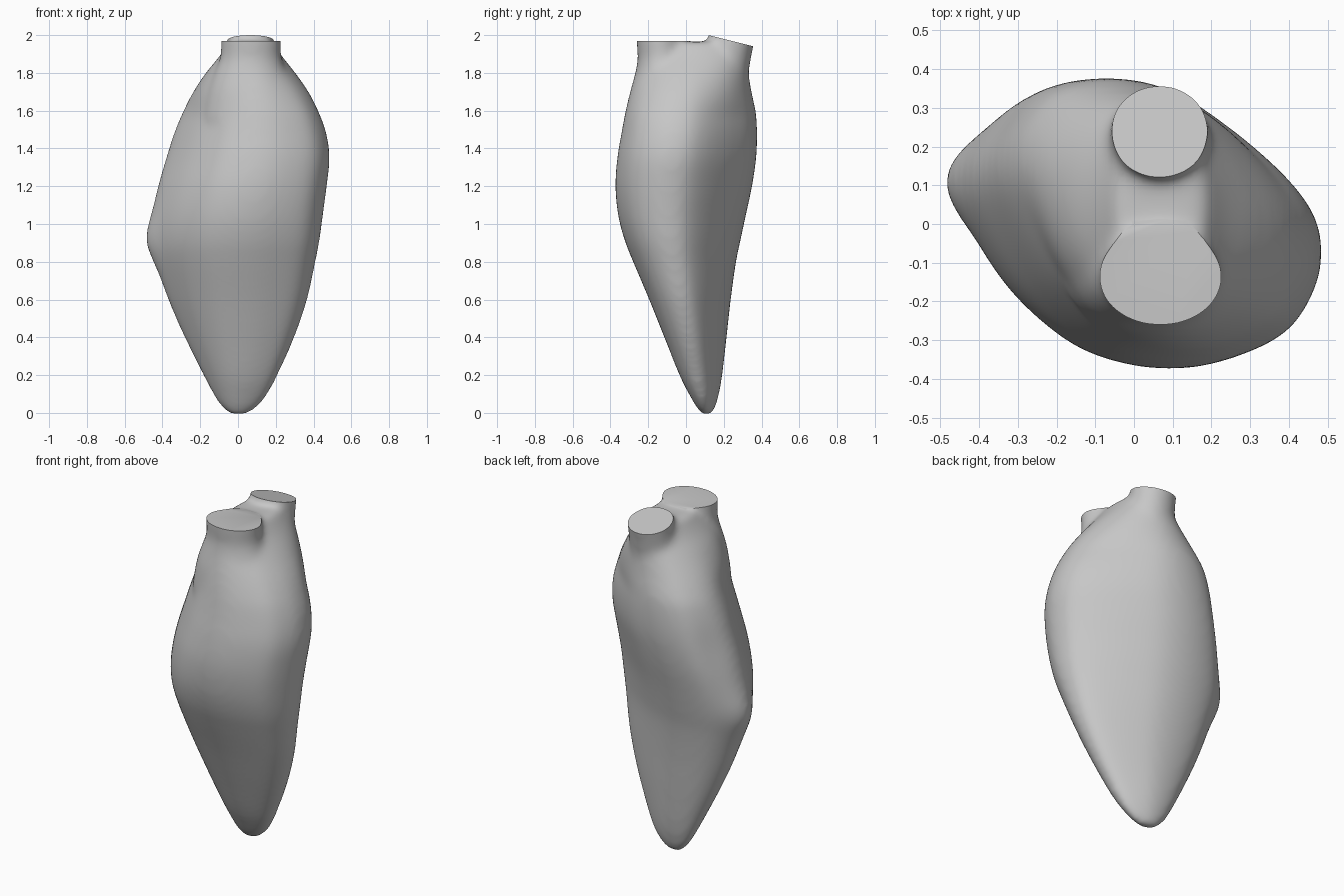
import bpy, bmesh, math
from mathutils import Vector

cube = bpy.data.objects.get("Cube")
if cube:
    bpy.data.objects.remove(cube, do_unlink=True)

mat = bpy.data.materials.new("plain_grey")
mat.use_nodes = True
GREY = (0.57, 0.57, 0.57, 1)
mat.diffuse_color = GREY
mat.node_tree.nodes["Principled BSDF"].inputs["Base Color"].default_value = GREY


def spline(points, steps, closed=False):
    """Smooth curve of tuples through the given tuples."""
    n = len(points)

    def at(i):
        return points[i % n] if closed else points[max(0, min(n - 1, i))]

    out = []
    for i in range(n if closed else n - 1):
        for s in range(steps):
            t = s / steps
            out.append(tuple(
                b + t * (c - a) / 2 + t * t * (a - 2.5 * b + 2 * c - d / 2)
                + t ** 3 * (1.5 * (b - c) + (d - a) / 2)
                for a, b, c, d in zip(at(i - 1), at(i), at(i + 1), at(i + 2))))
    if not closed:
        out.append(points[-1])
    return out


# Chamber cross-section in a unit square: rounded front, flatter slanted back
SECTION = spline([
    (1, -.19), (.96, -.46), (.79, -.76), (.44, -.95), (.12, -1), (-.2, -.93),
    (-.44, -.77), (-.71, -.43), (-.93, .05), (-1, .38), (-.92, .68), (-.7, .92),
    (-.33, 1), (.06, .92), (.42, .67), (.76, .34), (.95, .06)], 4, closed=True)[::-1]


def bump(angle, z, angle_mid, angle_wide, z_mid, z_wide):
    return math.exp(-((angle - angle_mid) / angle_wide) ** 2 - ((z - z_mid) / z_wide) ** 2)


def loft(bm, rings):
    """Closed skin through rings of (z, x min, x max, y min, y max, roundness)."""
    loops = []
    for z, x0, x1, y0, y1, rnd in rings:
        cx, cy, a, b = (x0 + x1) / 2, (y0 + y1) / 2, (x1 - x0) / 2, (y1 - y0) / 2
        loop = []
        for u, v in SECTION:
            size = math.hypot(u, v)
            # side corner swells, with a shallow groove between it and the back lobe
            angle = math.atan2(v, u)
            swell = 1 + (1 - rnd) * (0.065 * bump(angle, z, 2.75, 0.3, 0.91, 0.13)
                                     - 0.03 * bump(angle, z, 2.5, 0.2, 1.3, 0.2))
            u, v = [swell * (c + rnd * (c / size - c)) for c in (u, v)]
            loop.append(bm.verts.new((cx + a * u, cy + b * v, z)))
        loops.append(loop)
    n = len(SECTION)
    for low, high in zip(loops, loops[1:]):
        for i in range(n):
            j = (i + 1) % n
            bm.faces.new((low[i], low[j], high[j], high[i]))
    bm.faces.new(loops[0][::-1])
    bm.faces.new(loops[-1])


# Main chamber: outline extents by height
outline = [
    (-0.012, -0.04, 0.045, 0.085, 0.135),
    (0.03, -0.09, 0.105, 0.055, 0.155),
    (0.10, -0.135, 0.16, 0.015, 0.175),
    (0.20, -0.187, 0.212, -0.035, 0.192),
    (0.40, -0.285, 0.30, -0.115, 0.215),
    (0.60, -0.371, 0.367, -0.195, 0.237),
    (0.80, -0.437, 0.41, -0.28, 0.265),
    (0.92, -0.459, 0.433, -0.327, 0.29),
    (1.05, -0.453, 0.45, -0.36, 0.318),
    (1.20, -0.425, 0.47, -0.374, 0.35),
    (1.35, -0.382, 0.485, -0.364, 0.372),
    (1.48, -0.34, 0.468, -0.342, 0.377),
    (1.60, -0.29, 0.425, -0.32, 0.37),
    (1.70, -0.243, 0.375, -0.297, 0.352),
    (1.80, -0.175, 0.305, -0.27, 0.335),
    (1.88, -0.105, 0.24, -0.25, 0.325),
    (1.965, -0.045, 0.18, -0.20, 0.30),
]
bm = bmesh.new()
loft(bm, [(*row, max(0, min(1, (row[0] - 1.58) / 0.3))) for row in spline(outline, 4)])

# Front and back vessel stubs, flared at the root and left long for trimming
front_stub = [
    (1.55, -0.19, 0.32, -0.30, 0.08, 1),
    (1.70, -0.16, 0.29, -0.287, 0.05, 1),
    (1.80, -0.125, 0.257, -0.268, 0.02, 1),
    (1.88, -0.095, 0.23, -0.256, 0.0, 1),
    (1.97, -0.092, 0.228, -0.262, -0.012, 1),
    (2.15, -0.092, 0.228, -0.262, -0.012, 1),
]
back_stub = [
    (1.60, -0.05, 0.17, 0.08, 0.30, 1),
    (1.72, -0.07, 0.195, 0.07, 0.325, 1),
    (1.82, -0.07, 0.198, 0.08, 0.335, 1),
    (1.97, -0.06, 0.192, 0.115, 0.364, 1),
    (2.15, -0.06, 0.192, 0.15, 0.405, 1),
]
for stub in (front_stub, back_stub):
    loft(bm, spline(stub, 4))

mesh = bpy.data.meshes.new("heart_body")
bmesh.ops.recalc_face_normals(bm, faces=bm.faces)
bm.to_mesh(mesh)
bm.free()
body = bpy.data.objects.new("heart_body", mesh)
bpy.context.scene.collection.objects.link(body)
mesh.materials.append(mat)

# Merge the parts into one soft skin
remesh = body.modifiers.new("merge", 'REMESH')
remesh.mode = 'VOXEL'
remesh.voxel_size = 0.016
soft = body.modifiers.new("soften", 'SMOOTH')
soft.factor = 0.5
soft.iterations = 22
bpy.context.view_layer.objects.active = body
body.select_set(True)
for name in ("merge", "soften"):
    bpy.ops.object.modifier_apply(modifier=name)

# Trim each stub with its own plane and close it with a flat cap
bm = bmesh.new()
bm.from_mesh(body.data)
SPLIT = 0.04
cuts = [(-1, Vector((0, -0.15, 1.97)), Vector((0, 0, 1))),
        (1, Vector((0, 0.24, 1.97)), Vector((0, 0.25, 1)).normalized())]
for side, point, normal in cuts:
    faces = [f for f in bm.faces
             if (f.calc_center_median().y - SPLIT) * side > 0 and f.calc_center_median().z > 1.7]
    geom = faces + list({e for f in faces for e in f.edges}) + list({v for f in faces for v in f.verts})
    bmesh.ops.bisect_plane(bm, geom=geom, plane_co=point, plane_no=normal, clear_outer=True)
    rim = [e for e in bm.edges if e.is_boundary]
    bmesh.ops.edgeloop_fill(bm, edges=rim)
bmesh.ops.recalc_face_normals(bm, faces=bm.faces)
bm.to_mesh(body.data)
bm.free()
bpy.ops.object.shade_smooth_by_angle(angle=math.radians(40))
